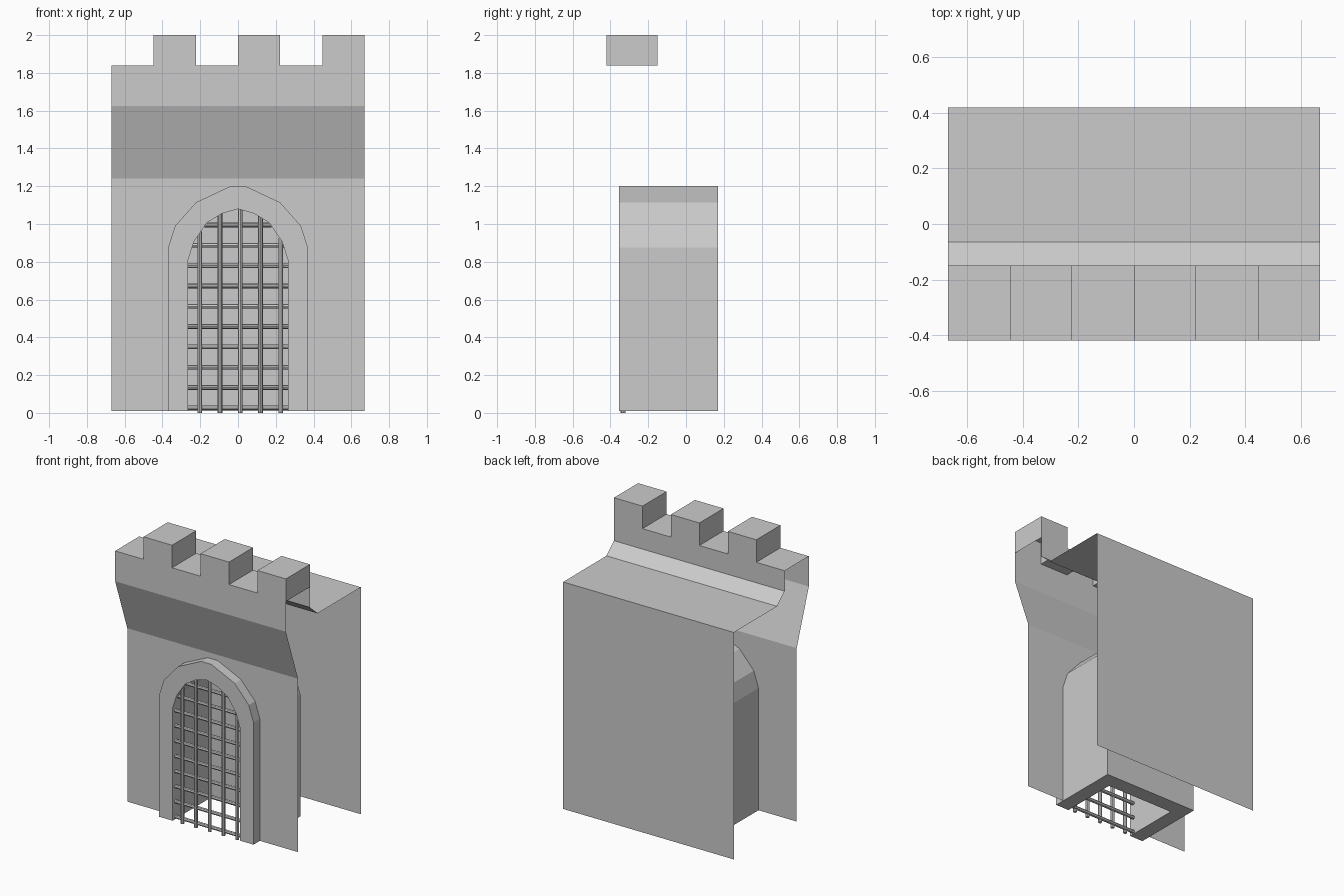
import bpy, bmesh, math
from mathutils import Vector

if "Cube" in bpy.data.objects:
    bpy.data.objects.remove(bpy.data.objects["Cube"])

W, Z0 = 0.67, 0.01
YF, YP, YB = -0.42, -0.15, 0.42      # parapet front, parapet back, rear wall
YW, Y_ARCH = -0.284, -0.355          # lower wall face, arch face


def finish(bm, name, recalc=False):
    bmesh.ops.remove_doubles(bm, verts=bm.verts, dist=1e-5)
    if recalc:
        bmesh.ops.recalc_face_normals(bm, faces=bm.faces)
    me = bpy.data.meshes.new(name)
    bm.to_mesh(me)
    bm.free()
    ob = bpy.data.objects.new(name, me)
    bpy.context.collection.objects.link(ob)
    return ob


def face(bm, pts):
    return bm.faces.new([bm.verts.new(p) for p in pts])


def mirror_path(half):
    """Full arch outline, left foot to right foot, from the right half."""
    left = [(-x, z) for x, z in half]
    return left + [p for p in reversed(half) if p[0] > 0]


def at(path, y):
    return [(x, y, z) for x, z in path]


outer = mirror_path([(0.37, Z0), (0.37, 0.876), (0.333, 0.99), (0.222, 1.115), (0.04, 1.2)])
inner_half = [(0.265, Z0), (0.265, 0.807), (0.233, 0.907), (0.165, 1.007), (0.085, 1.055), (0, 1.08)]
inner = mirror_path(inner_half)

# Wall shell: open at both ends, lower front cut away behind the archway
bm = bmesh.new()
face(bm, at([(-W, Z0)] + inner + [(W, Z0), (W, 1.24), (-W, 1.24)], YW))
profile = [(YW, 1.24), (YF, 1.625), (YF, 1.84)]
back = [(YP, 1.84), (YP, 1.695), (-0.065, 1.62), (YB, 1.62), (YB, Z0)]
for chain in (profile, back):
    for (y0, z0), (y1, z1) in zip(chain, chain[1:]):
        face(bm, [(-W, y0, z0), (W, y0, z0), (W, y1, z1), (-W, y1, z1)])

# Battlements: alternating low gaps and raised open-bottomed blocks
step = 2 * W / 6
for i in range(6):
    a, b = -W + i * step, -W + (i + 1) * step
    top = 2.0 if i % 2 else 1.84
    face(bm, [(a, YF, top), (b, YF, top), (b, YP, top), (a, YP, top)])
    if i % 2:
        ring = [(a, YF), (b, YF), (b, YP), (a, YP)]
        for p, q in zip(ring, ring[1:] + ring[:1]):
            face(bm, [(*p, 1.84), (*q, 1.84), (*q, top), (*p, top)])
finish(bm, "tower_wall")

# Arch surround: deep block with a recessed doorway
Y_REAR, Y_RECESS = 0.17, 0.06
bm = bmesh.new()
face(bm, at(outer + inner[::-1], Y_ARCH))
face(bm, at(outer, Y_REAR))
face(bm, at(inner, Y_RECESS))
for path, y1 in ((outer, Y_REAR), (inner, Y_RECESS)):
    for p, q in zip(path, path[1:]):
        face(bm, at([p, q], Y_ARCH) + at([q, p], y1))
face(bm, [(-.37, Y_ARCH, Z0), (-.37, Y_REAR, Z0), (.37, Y_REAR, Z0), (.37, Y_ARCH, Z0),
          (.265, Y_ARCH, Z0), (.265, Y_RECESS, Z0), (-.265, Y_RECESS, Z0), (-.265, Y_ARCH, Z0)])
finish(bm, "arch_surround", True)


# Portcullis: grid of bars trimmed to the arch opening
def bar(bm, p, q, r=0.0125):
    p, q = Vector(p), Vector(q)
    d = q - p
    mat = d.to_track_quat('Z', 'Y').to_matrix().to_4x4()
    mat.translation = (p + q) / 2
    bmesh.ops.create_cone(bm, cap_ends=True, segments=8, radius1=r, radius2=r,
                          depth=d.length, matrix=mat)


def lerp_half(value, axis):
    """Arch height at a given x (axis 0) or half-width at a given z (axis 1)."""
    for p, q in zip(inner_half, inner_half[1:]):
        lo, hi = sorted((p[axis], q[axis]))
        if hi > lo and lo <= value <= hi:
            t = (value - p[axis]) / (q[axis] - p[axis])
            return p[1 - axis] + t * (q[1 - axis] - p[1 - axis])
    return 0.265


bm = bmesh.new()
for i in range(5):
    x = -0.203 + i * 0.1075
    bar(bm, (x, -0.333, 0), (x, -0.333, lerp_half(abs(x), 0) + 0.01))
for i in range(10):
    z = 0.027 + i * 0.1075
    w = lerp_half(z, 1) + 0.005
    bar(bm, (-w, -0.322, z), (w, -0.322, z))
finish(bm, "portcullis")
